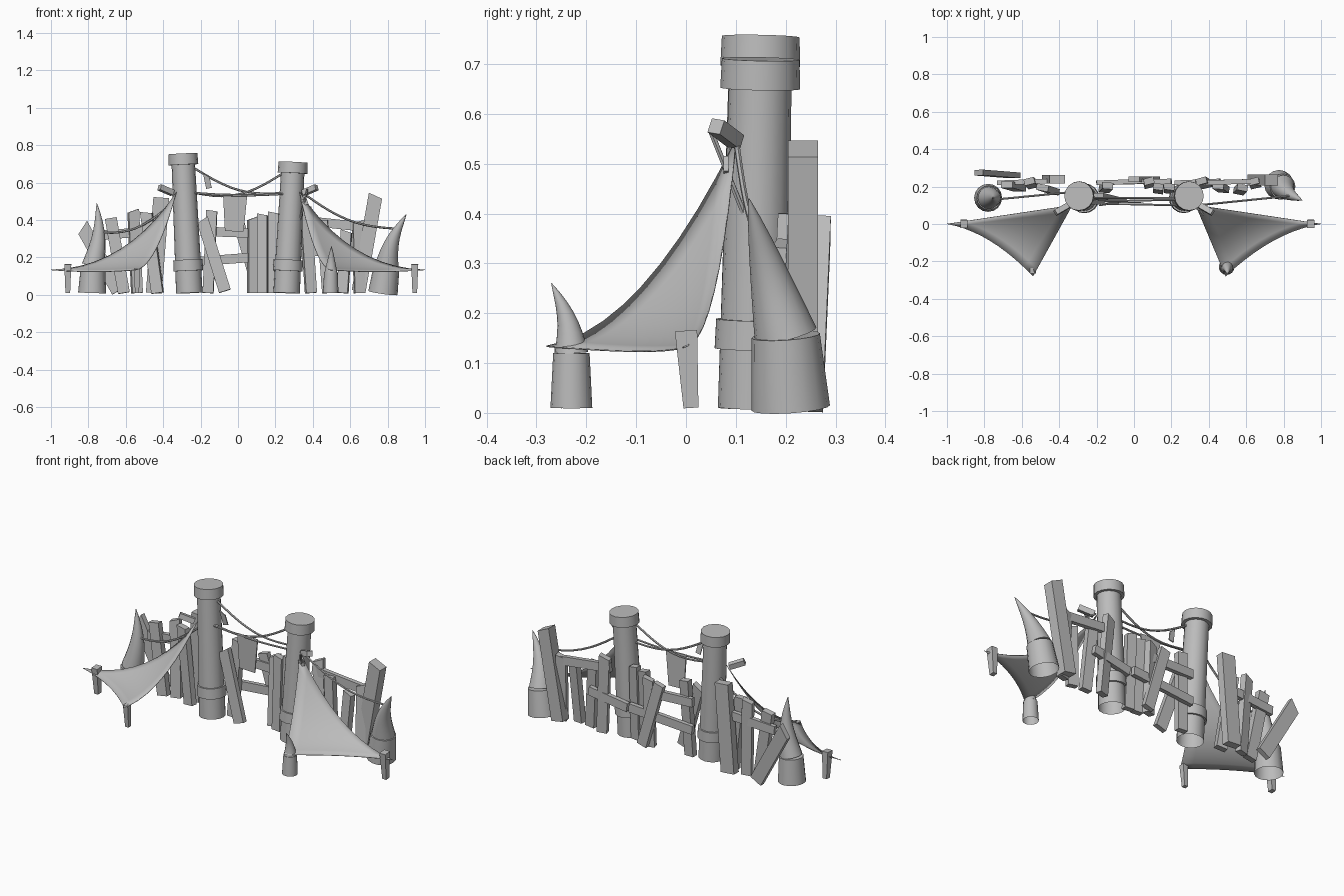
import bpy, bmesh, math
from mathutils import Vector

cube = bpy.data.objects.get("Cube")
if cube:
    bpy.data.objects.remove(cube, do_unlink=True)

grey = bpy.data.materials.new("weathered grey")
grey.use_nodes = True
grey.diffuse_color = (0.5, 0.5, 0.5, 1)
shader = grey.node_tree.nodes["Principled BSDF"]
shader.inputs["Base Color"].default_value = grey.diffuse_color
GROUND = 0.01


def finish(name, bm, smooth=False):
    bmesh.ops.recalc_face_normals(bm, faces=bm.faces)
    mesh = bpy.data.meshes.new(name)
    bm.to_mesh(mesh)
    bm.free()
    mesh.materials.append(grey)
    ob = bpy.data.objects.new(name, mesh)
    bpy.context.collection.objects.link(ob)
    if smooth:
        bpy.ops.object.select_all(action='DESELECT')
        ob.select_set(True)
        bpy.context.view_layer.objects.active = ob
        bpy.ops.object.shade_smooth_by_angle(angle=math.radians(40))
    return ob


def bridge(bm, lower, upper):
    count = len(lower)
    for k in range(count):
        following = (k + 1) % count
        bm.faces.new((lower[k], lower[following], upper[following], upper[k]))


def tube(name, points, radii, sides=16, hollow_foot=False):
    """Round body through the points, with rings square to the path."""
    bm = bmesh.new()
    points = [Vector(p) for p in points]
    last = len(points) - 1
    rings = []
    for i, (point, radius) in enumerate(zip(points, radii)):
        along = points[min(i + 1, last)] - points[max(i - 1, 0)]
        turn = Vector((0, 0, 1)).rotation_difference(along)
        angles = [math.tau * k / sides for k in range(sides)]
        rings.append([bm.verts.new(point + turn @ Vector((math.cos(t), math.sin(t), 0)) * radius)
                      for t in angles])
    for lower, upper in zip(rings, rings[1:]):
        bridge(bm, lower, upper)
    if not hollow_foot:
        bm.faces.new(rings[0])
    bm.faces.new(rings[-1])
    return finish(name, bm, True)


def plank(name, start, end, width, thick, slant=0.0, flare=1.0, turn=0.0):
    """Board between two points; slant skews its far end and flare widens it."""
    start, end = Vector(start), Vector(end)
    along = (end - start).normalized()
    front = Vector((math.sin(turn), -math.cos(turn), 0))
    side = along.cross(front).normalized()
    front = side.cross(along)
    bm = bmesh.new()
    corners = ((-1, -1), (1, -1), (1, 1), (-1, 1))
    near, far = [
        [bm.verts.new(point + (side * u * width + front * v * thick) * size / 2 + along * u * skew)
         for u, v in corners]
        for point, size, skew in ((start, 1, 0), (end, flare, slant))]
    bm.faces.new(near)
    bm.faces.new(far)
    bridge(bm, near, far)
    return finish(name, bm)


def awning(name, outer, front, peak, n=10):
    """Three-cornered sheet whose edges sag between its tie points."""
    outer, front, peak = Vector(outer), Vector(front), Vector(peak)
    hem = outer.lerp(front, 0.5) + Vector((0, 0.1, -0.02))
    front_edge = front.lerp(peak, 0.5)
    back_edge = outer.lerp(peak, 0.6)
    front_edge.z = outer.z + 0.03
    back_edge.z = outer.z + 0.01
    bm = bmesh.new()
    grid = {}
    for i in range(n + 1):
        for j in range(n + 1 - i):
            u, v = i / n, j / n
            w = 1 - u - v
            grid[i, j] = bm.verts.new(outer * u * u + front * v * v + peak * w * w
                                      + 2 * (hem * u * v + front_edge * v * w + back_edge * w * u))
    for i in range(n):
        for j in range(n - i):
            bm.faces.new((grid[i, j], grid[i + 1, j], grid[i, j + 1]))
            if i + j < n - 1:
                bm.faces.new((grid[i + 1, j], grid[i + 1, j + 1], grid[i, j + 1]))
    ob = finish(name, bm, True)
    ob.modifiers.new("thickness", 'SOLIDIFY').thickness = 0.003


def horn(name, base, foot, tip, radius, bend, steps=7):
    """Tapered socket on the ground with a bowed, pointed horn on top."""
    base, foot, tip, bend = Vector(base), Vector(foot), Vector(tip), Vector(bend)
    tube(name + "_socket", (base, foot), (radius, radius * 0.87), hollow_foot=True)
    path = [i / steps for i in range(steps + 1)]
    tube(name, [foot.lerp(tip, t) + bend * math.sin(math.pi * t) for t in path],
         [radius * 0.8 * (1.01 - t) ** 0.85 for t in path])


def rope(name, start, end, sag, steps=10):
    start, end, drop = Vector(start), Vector(end), Vector((0, 0, -sag))
    path = [i / steps for i in range(steps + 1)]
    tube(name, [start.lerp(end, t) + drop * math.sin(math.pi * t) for t in path],
         [0.006] * len(path), sides=6)


# Both halves: gate post with cap and cuff, awning, hanging peg, outer stake
for side, s, height, front_x, stake_x in (("right", -1, 0.755, 0.54, 0.91),
                                          ("left", 1, 0.71, 0.49, 0.945)):
    foot = Vector((s * 0.26, 0.135, GROUND))
    top = Vector((s * 0.295, 0.15, height))
    tube(side + "_post", (foot, top), (0.071, 0.062), hollow_foot=True)
    for part, low, high in (("cap", height - 0.06, height), ("cuff", 0.12, 0.18)):
        ends = [foot.lerp(top, z / height) for z in (low, high)]
        tube(f"{side}_post_{part}", ends, (0.08, 0.078))
    awning(side + "_awning", (s, 0, 0.135), (s * front_x, -0.28, 0.135), (s * 0.33, 0.1, 0.55))
    plank(side + "_peg", (s * 0.35, 0.1, 0.545), (s * 0.42, 0.06, 0.575), 0.03, 0.03, turn=s)
    plank(side + "_outer_stake", (s * stake_x, 0.01, GROUND), (s * stake_x, 0, 0.165),
          0.025, 0.03, flare=1.5)

# Horns in their sockets
horn("right_horn", (-0.78, 0.14, GROUND), (-0.775, 0.14, 0.155), (-0.755, 0.14, 0.49),
     0.075, (0.02, 0, 0))
horn("left_horn", (0.775, 0.21, GROUND), (0.795, 0.2, 0.155), (0.9, 0.126, 0.43),
     0.079, (-0.02, 0, 0))
horn("front_horn", (0.495, -0.23, GROUND), (0.497, -0.23, 0.12), (0.5, -0.27, 0.26),
     0.042, (0, 0.01, 0))
plank("front_stake", (-0.54, -0.24, GROUND), (-0.54, -0.25, 0.14), 0.022, 0.022, flare=1.4)

# Fence boards: foot position, sideways lean, height
boards = (
    (-0.61, -0.07, 0.41), (-0.54, -0.02, 0.45), (-0.43, -0.06, 0.44),
    (-0.16, 0.02, 0.45), (0.08, 0, 0.41), (0.13, 0, 0.43),
    (0.19, 0, 0.44), (0.39, -0.03, 0.46), (0.48, -0.03, 0.4), (0.56, 0.02, 0.34),
    (0.65, -0.01, 0.39))
for i, (x, lean, height) in enumerate(boards):
    wave = math.sin(2 * i)
    y = 0.2 + 0.02 * wave
    plank(f"fence_board_{i + 1}", (x, y - 0.01, GROUND), (x + lean, y + 0.01, height),
          0.055 + abs(lean) / 8, 0.035, slant=wave / 100, turn=wave / 4)

# Larger boards leaning across the fence
plank("end_board", (-0.64, 0.26, 0.02), (-0.83, 0.275, 0.36), 0.075, 0.03, slant=0.02)
plank("tall_board", (0.645, 0.235, 0.02), (0.735, 0.235, 0.53), 0.075, 0.06, slant=-0.01)
plank("wide_board", (-0.45, 0.24, GROUND), (-0.41, 0.24, 0.52), 0.085, 0.045)
plank("leaning_board", (0.11, 0.24, 0.02), (0, 0.24, 0.4), 0.06, 0.03)
plank("front_board", (-0.07, 0.12, 0.02), (-0.19, 0.15, 0.4), 0.065, 0.03, slant=0.01)

# Cross rails: start, end and the height at each
rails = ((-0.73, -0.45, 0.32, 0.34), (-0.2, 0.08, 0.34, 0.33), (-0.2, 0.2, 0.18, 0.21),
         (0.22, 0.46, 0.2, 0.24), (0.33, 0.7, 0.4, 0.36))
for i, (x, end_x, z, end_z) in enumerate(rails):
    plank(f"cross_rail_{i + 1}", (x, 0.22, z), (end_x, 0.23, end_z), 0.05, 0.025)

# Ropes strung between posts and horns
rope("upper_rope", (-0.23, 0.14, 0.675), (0.24, 0.14, 0.545), 0.05)
rope("lower_rope", (-0.23, 0.12, 0.545), (0.24, 0.13, 0.65), 0.06)
rope("straight_rope", (-0.23, 0.11, 0.545), (0.24, 0.1, 0.54), 0.01)
rope("left_rope", (0.34, 0.1, 0.55), (0.83, 0.15, 0.355), 0.05)
rope("left_peg_rope", (0.37, 0.05, 0.565), (0.33, 0.12, 0.39), 0)
rope("right_rope", (-0.75, 0.13, 0.335), (-0.34, 0.17, 0.5), 0.06)

# Rags hanging on the ropes
plank("banner", (-0.02, 0.115, 0.34), (-0.015, 0.11, 0.54), 0.1, 0.006, flare=1.3)
plank("small_rag", (-0.155, 0.11, 0.57), (-0.17, 0.1, 0.64), 0.03, 0.006, slant=-0.015)
plank("left_post_rag", (0.36, 0.08, 0.48), (0.35, 0.08, 0.51), 0.035, 0.01)
